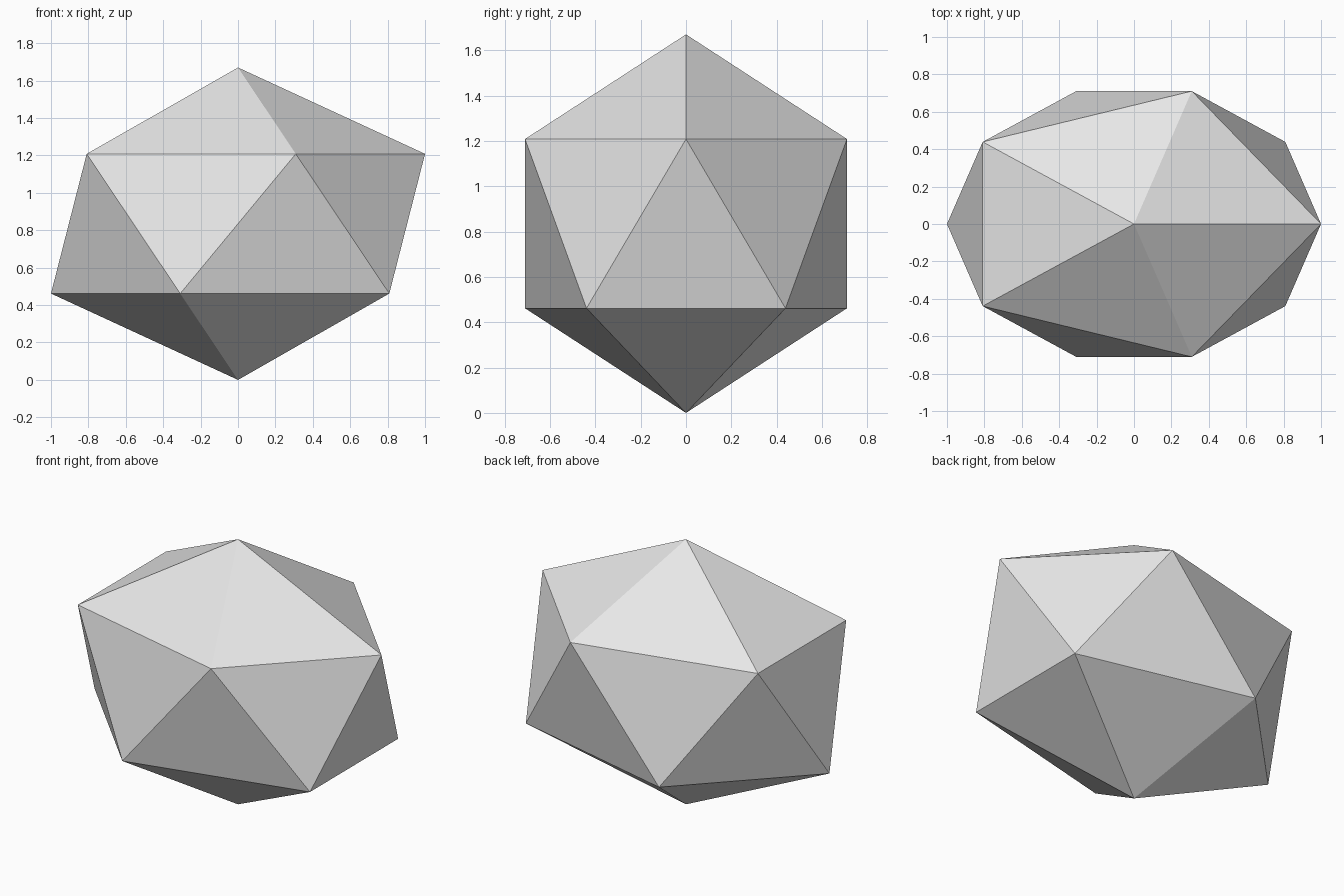
import bpy

cube = bpy.data.objects.get("Cube")
if cube:
    bpy.data.objects.remove(cube, do_unlink=True)

# Plain grey stone colour
grey = bpy.data.materials.new("light_grey")
grey.use_nodes = True
color = (0.8, 0.8, 0.8, 1.0)
grey.diffuse_color = color
grey.node_tree.nodes["Principled BSDF"].inputs["Base Color"].default_value = color

# Twenty-sided stone, stretched sideways and standing on its lower tip
half_height = 0.835
bpy.ops.mesh.primitive_ico_sphere_add(subdivisions=1, radius=1, location=(0, 0, half_height))
stone = bpy.context.object
stone.name = "faceted_stone"
stone.scale = (1.118, half_height, half_height)
bpy.ops.object.transform_apply(location=True, rotation=False, scale=True)
bpy.ops.object.shade_flat()
stone.data.materials.append(grey)
